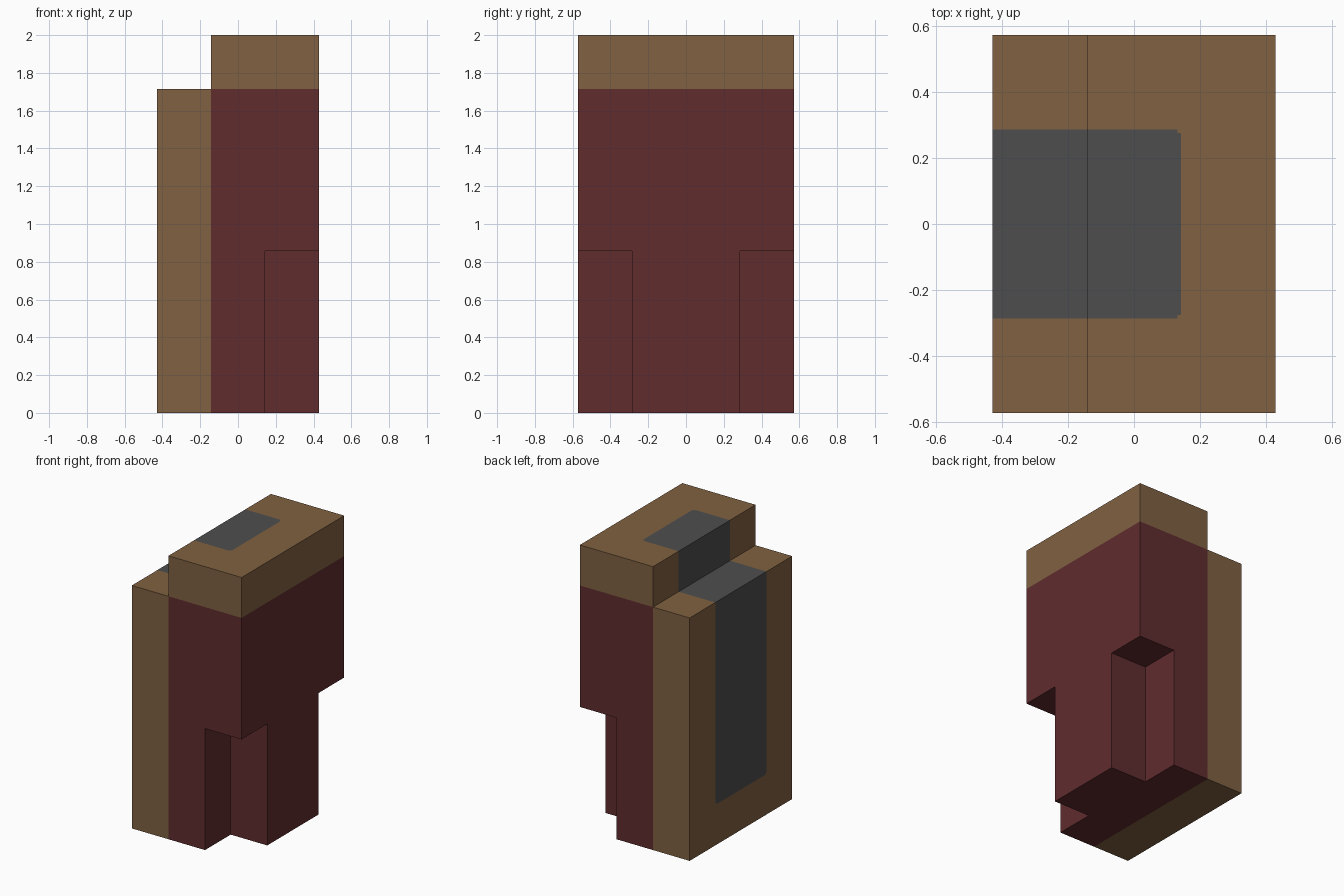
import bpy, bmesh
from mathutils import Vector

if "Cube" in bpy.data.objects:
    bpy.data.objects.remove(bpy.data.objects["Cube"])

U = 2 / 7          # module of the blocky design
T = 0.011          # tiny clipped corner of the grey panel

def material(name, rgb):
    m = bpy.data.materials.new(name)
    m.diffuse_color = (*rgb, 1)
    m.use_nodes = True
    m.node_tree.nodes["Principled BSDF"].inputs["Base Color"].default_value = m.diffuse_color
    return m

mats = [material("maroon", (0.117, 0.025, 0.027)),
        material("brown", (0.216, 0.120, 0.054)),
        material("dark grey", (0.076, 0.076, 0.076))]

# Cutting planes: block edges plus paint borders
cuts = [[-1.5 * U, -0.5 * U, 0.5 * U - T, 0.5 * U, 1.5 * U],
        [-2 * U, -U, -U + T, U - T, U, 2 * U],
        [0, U, U + T, 3 * U, 6 * U, 7 * U]]

def solid(p):
    x, y, z = p
    if abs(x) > 1.5 * U or abs(y) > 2 * U or not 0 < z < 7 * U:
        return False
    step = x < -0.5 * U and z > 6 * U                   # lowered shelf
    notch = x > 0.5 * U and abs(y) > U and z < 3 * U    # corner cutouts
    return not (step or notch)

def paint(c, n):
    # Grey strip runs over the top, the step and down the left side
    if n.z > 0.5 or n.x < -0.5:
        on_outer = n.z > 0.5 or c.x < -0.4 * U
        end = (0.5 * U - c.x) if n.z > 0.5 else (c.z - U)
        side = U - abs(c.y)
        clipped = end < T and side < T
        if on_outer and c.x < 0.5 * U and end > 0 and side > 0 and not clipped:
            return 2
    return 1 if c.z > 6 * U - 1e-4 or c.x < -0.5 * U - 1e-4 else 0

# Body: keep only the outer skin of the solid cells
bm = bmesh.new()
spans = [list(zip(c, c[1:])) for c in cuts]
for sx in spans[0]:
    for sy in spans[1]:
        for sz in spans[2]:
            box = (sx, sy, sz)
            mid = Vector([(a + b) / 2 for a, b in box])
            if not solid(mid):
                continue
            for axis in range(3):
                for end in (0, 1):
                    n = Vector((0, 0, 0))
                    n[axis] = 2 * end - 1
                    face_mid = mid.copy()
                    face_mid[axis] = box[axis][end]
                    if solid(face_mid + n * 0.002):
                        continue
                    u, v = (axis + 1) % 3, (axis + 2) % 3
                    ring = []
                    for i, j in ((0, 0), (1, 0), (1, 1), (0, 1)):
                        p = face_mid.copy()
                        p[u], p[v] = box[u][i], box[v][j]
                        ring.append(bm.verts.new(p))
                    f = bm.faces.new(ring if end else ring[::-1])
                    f.material_index = paint(face_mid, n)

# Weld, then merge flat faces of one colour
bmesh.ops.remove_doubles(bm, verts=bm.verts, dist=1e-4)
bmesh.ops.dissolve_limit(bm, angle_limit=0.01, verts=bm.verts, edges=bm.edges,
                         delimit={'MATERIAL'})
mesh = bpy.data.meshes.new("body")
bm.to_mesh(mesh)
bm.free()
for m in mats:
    mesh.materials.append(m)
bpy.context.collection.objects.link(bpy.data.objects.new("body", mesh))
